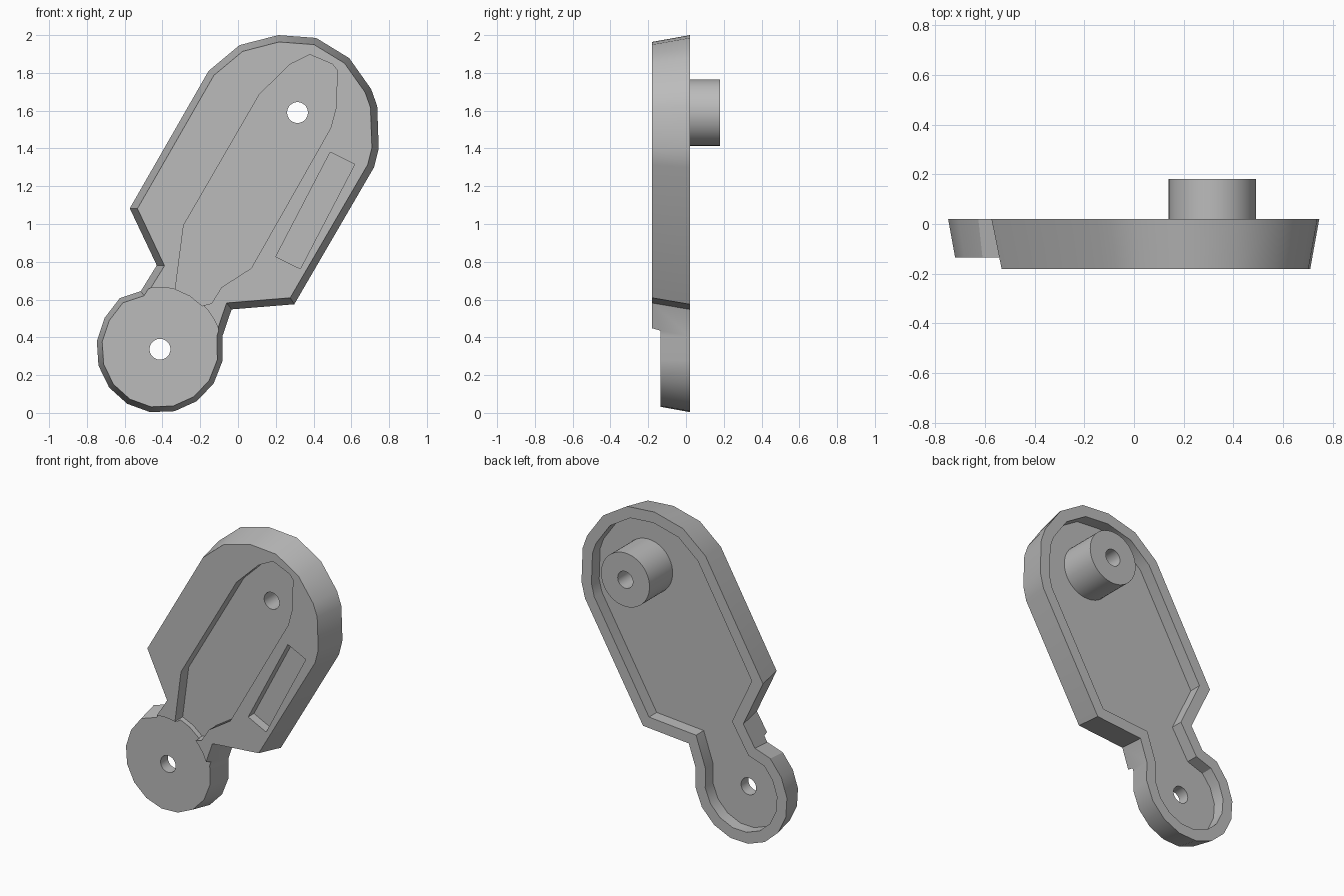
import bpy, bmesh, math
from mathutils import Vector

cube = bpy.data.objects.get("Cube")
if cube:
    bpy.data.objects.remove(cube, do_unlink=True)

grey = bpy.data.materials.new("plain grey")
grey.use_nodes = True
colour = (0.5, 0.5, 0.5, 1)
grey.diffuse_color = colour
grey.node_tree.nodes["Principled BSDF"].inputs["Base Color"].default_value = colour

PIVOT, HUB = (-0.413, 0.337), (0.315, 1.59)
FRONT, DISC_FRONT, BACK = -0.18, -0.135, 0.02
POCKET_FLOOR, RECESS_FLOOR = -0.10, -0.06


def arc(centre, radius, start, step, count):
    angles = [math.radians(start + step * i) for i in range(count)]
    return [(centre[0] + radius * math.cos(a), centre[1] + radius * math.sin(a)) for a in angles]


def inset(points, distance):
    """Move every side of a clockwise outline inward by distance."""
    pts = [Vector(p) for p in points]
    result = []
    for i, p in enumerate(pts):
        a = (p - pts[i - 1]).normalized()
        b = (pts[(i + 1) % len(pts)] - p).normalized()
        na, nb = Vector((a.y, -a.x)), Vector((b.y, -b.x))
        result.append(p + (na + nb) * distance / (1 + na.dot(nb)))
    return result


def prism(name, front, y_front, y_back, back=None):
    """Solid between a front outline and a back outline with equal counts."""
    bm = bmesh.new()
    f = [bm.verts.new((p[0], y_front, p[1])) for p in front]
    b = [bm.verts.new((p[0], y_back, p[1])) for p in (back or front)]
    bm.faces.new(f)
    bm.faces.new(b)
    for i in range(len(f)):
        bm.faces.new((f[i - 1], f[i], b[i], b[i - 1]))
    bmesh.ops.recalc_face_normals(bm, faces=bm.faces)
    mesh = bpy.data.meshes.new(name)
    bm.to_mesh(mesh)
    bm.free()
    mesh.materials.append(grey)
    obj = bpy.data.objects.new(name, mesh)
    bpy.context.collection.objects.link(obj)
    return obj


def activate(obj):
    bpy.ops.object.select_all(action="DESELECT")
    obj.select_set(True)
    bpy.context.view_layer.objects.active = obj


def cut(obj, cutter):
    cutter.hide_render = True
    mod = obj.modifiers.new("cut", "BOOLEAN")
    mod.operation, mod.solver, mod.object = "DIFFERENCE", "EXACT", cutter
    activate(obj)
    bpy.ops.object.modifier_apply(modifier=mod.name)


def round_cutter(centre, radius, y0, y1):
    return prism("round_cutter", arc(centre, radius, 0, -7.5, 48), y0, y1)


# Outline: rounded head, tapered neck and faceted pivot disc, clockwise
outline = [(0.214, 2.0), (0.414, 1.985), (0.589, 1.878), (0.705, 1.714),
           (0.737, 1.624), (0.745, 1.40), (0.72, 1.30), (0.298, 0.575),
           (-0.034, 0.548)]
outline += arc(PIVOT, 0.337, 11.6, -22.1, 12)
outline += [(-0.626, 0.607), (-0.515, 0.644), (-0.43, 0.781), (-0.573, 1.083),
            (-0.156, 1.81), (0.008, 1.947)]
# The disc already closes at the shoulder point
del outline[20]

# Drafted body
body = prism("arm_body", inset(outline, 0.036), FRONT, BACK, outline)
cutters = []

# Lowered front face of the pivot disc
cutters.append(round_cutter(PIVOT, 0.327, -0.3, DISC_FRONT))

# Long pocket on the front, ending against the disc
pocket = [(0.38, 1.897), (0.50, 1.846), (0.525, 1.814), (0.52, 1.618),
          (0.49, 1.507), (0.07, 0.766), (-0.087, 0.665), (-0.14, 0.58),
          (-0.19, 0.567), (-0.255, 0.62), (-0.332, 0.655), (-0.288, 0.993),
          (0.114, 1.687), (0.277, 1.846)]
cutters.append(prism("pocket_cutter", pocket, -0.3, POCKET_FLOOR))

# Narrow slot beside the pocket
slot = [(0.488, 1.38), (0.618, 1.316), (0.33, 0.763), (0.20, 0.827)]
cutters.append(prism("slot_cutter", slot, -0.3, -0.12))

# Hollow back that leaves a rim all round
cutters.append(prism("recess_cutter", inset(outline, 0.072), RECESS_FLOOR, 0.1))

# Through holes
hub_hole = round_cutter(HUB, 0.055, -0.5, 0.5)
cutters += [hub_hole, round_cutter(PIVOT, 0.055, -0.5, 0.5)]
for cutter in cutters:
    cut(body, cutter)

# Round boss standing out of the back
boss = prism("rear_boss", arc(HUB, 0.176, 0, -7.5, 48), RECESS_FLOOR - 0.005, 0.18)
cut(boss, hub_hole)

for cutter in cutters:
    bpy.data.objects.remove(cutter, do_unlink=True)
for obj in (body, boss):
    activate(obj)
    bpy.ops.object.shade_smooth_by_angle(angle=math.radians(28))
